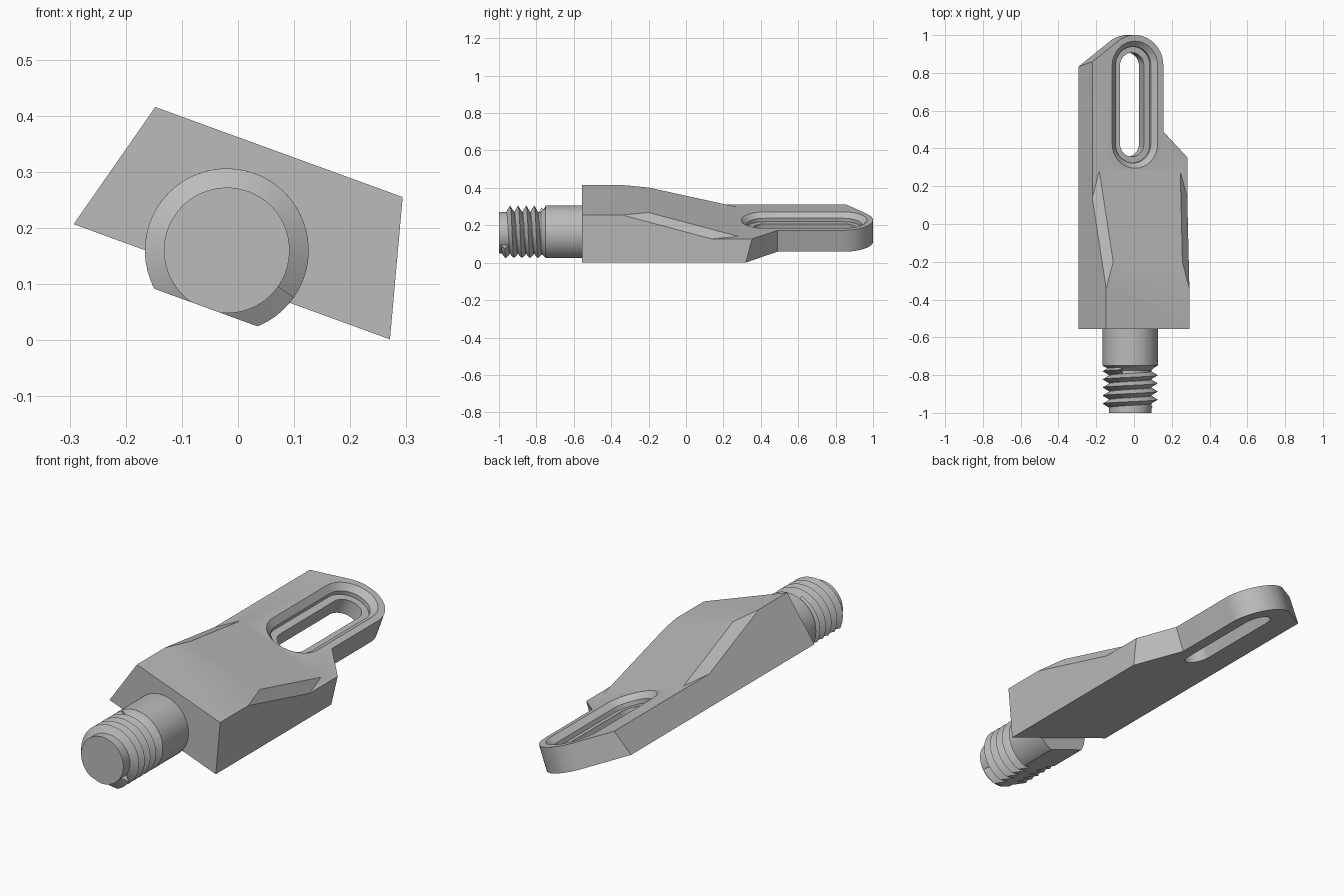
import bpy, bmesh, math
from mathutils import Vector

if "Cube" in bpy.data.objects:
    bpy.data.objects.remove(bpy.data.objects["Cube"])

TILT = math.radians(20)          # whole part is rolled about its long axis
AXIS, MID = -0.0735, -0.046      # shank/slot axis and body centre line
BOTTOM, STEP, TOP = 0.094, 0.216, 0.34
BACK = -0.555

steel = bpy.data.materials.new("plain grey steel")
steel.use_nodes = True
steel.diffuse_color = (0.5, 0.5, 0.5, 1)
steel.node_tree.nodes["Principled BSDF"].inputs["Base Color"].default_value = (0.5, 0.5, 0.5, 1)


def finish(bm, name):
    bmesh.ops.recalc_face_normals(bm, faces=bm.faces)
    mesh = bpy.data.meshes.new(name)
    bm.to_mesh(mesh)
    bm.free()
    mesh.materials.append(steel)
    obj = bpy.data.objects.new(name, mesh)
    bpy.context.collection.objects.link(obj)
    obj.rotation_euler.y = TILT
    return obj


def loft(rings, cap=True):
    """Skin a stack of closed rings that share a point count."""
    bm = bmesh.new()
    rows = [[bm.verts.new(p) for p in ring] for ring in rings]
    for a, b in zip(rows, rows[1:]):
        for i in range(len(a)):
            j = (i + 1) % len(a)
            bm.faces.new((a[i], a[j], b[j], b[i]))
    if cap:
        bm.faces.new(rows[0])
        bm.faces.new(rows[-1])
    return bm


def slice_off(bm, point, normal):
    """Remove what lies on the normal's side of a plane and cap the cut."""
    geom = bm.verts[:] + bm.edges[:] + bm.faces[:]
    bmesh.ops.bisect_plane(bm, geom=geom, plane_co=point, plane_no=normal,
                           clear_outer=True, dist=1e-6)
    open_edges = [e for e in bm.edges if e.is_boundary]
    if open_edges:
        bmesh.ops.holes_fill(bm, edges=open_edges, sides=0)


def slice_sides(bm):
    for s in (-1, 1):
        slice_off(bm, Vector((MID + s * 0.3, 0, BOTTOM)), Vector((s, 0, 0.266)))


def apply_boolean(obj, other, operation):
    mod = obj.modifiers.new(operation, "BOOLEAN")
    mod.object, mod.operation, mod.solver = other, operation, "EXACT"
    bpy.context.view_layer.update()
    result = bpy.data.meshes.new_from_object(obj.evaluated_get(bpy.context.evaluated_depsgraph_get()))
    obj.modifiers.clear()
    obj.data = result
    bpy.data.objects.remove(other)


# Base plate: tongue with a rounded end, one tangent corner cut and one shoulder
R, TIP = 0.16, 0.84
plan = [(MID - 0.3, BACK), (MID + 0.3, BACK), (MID + 0.3, 0.32), (AXIS + R, 0.49)]
for i in range(25):
    a = math.radians(127.5 * i / 24)
    plan.append((AXIS + R * math.cos(a), TIP + R * math.sin(a)))
plan.append((MID - 0.3, 0.834))
bm = loft([[(x, y, z) for x, y in plan] for z in (BOTTOM, STEP)])
slice_sides(bm)
body = finish(bm, "tongue_body")

# Raised block: sloped nose and a bevelled facet down each side
box = [(MID - 0.3, BACK), (MID + 0.3, BACK), (MID + 0.3, 0.5), (MID - 0.3, 0.5)]
bm = loft([[(x, y, z) for x, y in box] for z in (STEP, TOP)])
slice_sides(bm)
slice_off(bm, Vector((0, 0.28, STEP)), Vector((0, TOP - STEP, 0.48)))
for s in (-1, 1):
    high = Vector((MID + s * 0.234, -0.34, TOP))
    inner = Vector((MID + s * 0.195, -0.2, TOP))
    low = Vector((MID + s * 0.267, 0.14, STEP))
    normal = (inner - high).cross(low - high)
    slice_off(bm, high, normal if normal.z > 0 else -normal)
block = finish(bm, "raised_block")
apply_boolean(body, block, "UNION")


# Slot: through hole, counterbore and countersunk rim
def stadium(r, z, n=16):
    ring = []
    for cy, start in ((TIP, 0), (0.423, math.pi)):
        for i in range(n + 1):
            a = start + math.pi * i / n
            ring.append((AXIS + r * math.cos(a), cy + r * math.sin(a), z))
    return ring


slot = [(0.067, 0.05), (0.067, 0.17), (0.1, 0.17), (0.1, 0.19), (0.128, STEP), (0.138, STEP + 0.01)]
cutter = finish(loft([stadium(r, z) for r, z in slot]), "slot_cutter")
cutter.hide_render = True
apply_boolean(body, cutter, "DIFFERENCE")

# Shank: turned neck and thread core with a flat along the underside
CV, CREST, CORE, SEG = 0.1435, 0.146, 0.112, 64


def on_shank(r, y, a):
    return (AXIS + r * math.cos(a), y, CV + r * math.sin(a))


def cut_flat(bm):
    slice_off(bm, Vector((0, 0, 0.035)), Vector((0, 0, -1)))


turned = [(CREST, BACK), (CREST, -0.75), (0.124, -0.762), (CORE, -0.775), (CORE, -1)]
bm = loft([[on_shank(r, y, math.tau * i / SEG) for i in range(SEG)] for r, y in turned])
cut_flat(bm)
shank = finish(bm, "shank")

# Thread: a triangular ridge swept along a helix
PITCH, TURNS, START = 0.043, 4.6, -0.99
rings = []
for i in range(int(TURNS * SEG) + 1):
    a = math.radians(-15) - math.tau * i / SEG
    y = START + PITCH * i / SEG
    rings.append([on_shank(CORE - 0.002, y, a), on_shank(CREST, y + PITCH / 2, a),
                  on_shank(CORE - 0.002, y + PITCH, a)])
bm = loft(rings)
cut_flat(bm)
thread = finish(bm, "thread")

# Smooth the round walls, keep edges crisp
for obj in (body, shank, thread):
    bpy.ops.object.select_all(action="DESELECT")
    obj.select_set(True)
    bpy.context.view_layer.objects.active = obj
    bpy.ops.object.shade_smooth_by_angle(angle=math.radians(20))
